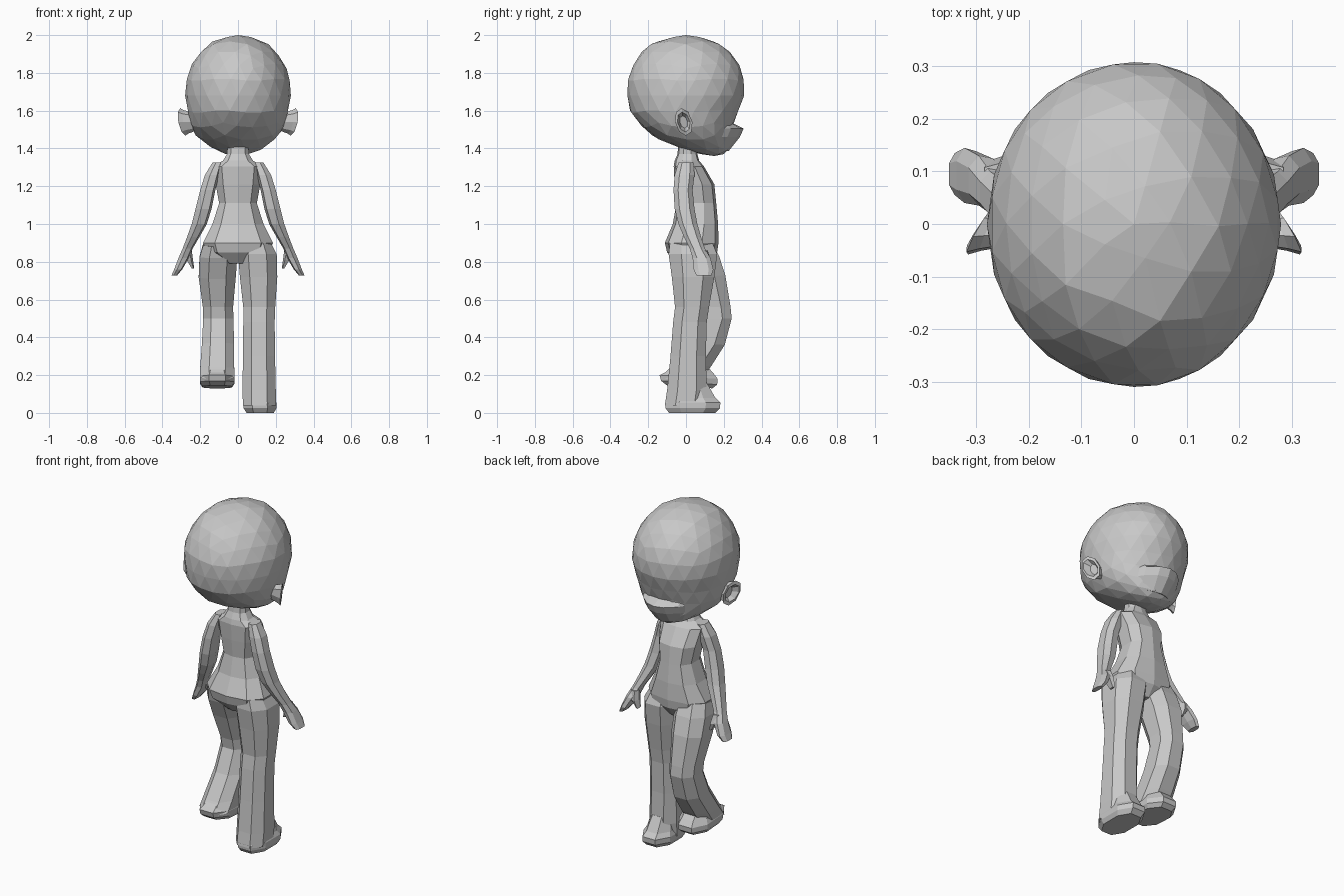
import bpy, bmesh, math
from mathutils import Vector

grey = bpy.data.materials.new("plain_grey")
grey.diffuse_color = (0.58, 0.58, 0.58, 1)


def finish(bm, name):
    bmesh.ops.recalc_face_normals(bm, faces=bm.faces)
    me = bpy.data.meshes.new(name)
    bm.to_mesh(me)
    bm.free()
    me.materials.append(grey)
    ob = bpy.data.objects.new(name, me)
    bpy.context.collection.objects.link(ob)
    return ob


def skin(name, loops):
    """Bridge closed point loops and cap both ends."""
    bm = bmesh.new()
    rows = [[bm.verts.new(p) for p in loop] for loop in loops]
    n = len(rows[0])
    for a, b in zip(rows, rows[1:]):
        for i in range(n):
            j = (i + 1) % n
            bm.faces.new((a[i], a[j], b[j], b[i]))
    bm.faces.new(rows[0])
    bm.faces.new(rows[-1])
    return finish(bm, name)


def limb(name, rings, n=8, power=0.85, flip=1):
    """Rings: centre x, half width, back y, back z, front y, front z."""
    loops = []
    for cx, rx, yb, zb, yf, zf in rings:
        loop = []
        for i in range(n):
            a = 2 * math.pi * (i + 0.5) / n
            c, s = math.cos(a), math.sin(a)
            k = 1 / max(math.cos(math.pi / n), 0.01)
            c = max(-1, min(1, math.copysign(abs(c * k) ** power, c)))
            s = max(-1, min(1, math.copysign(abs(s * k) ** power, s)))
            t = (1 + s) / 2
            loop.append((flip * (cx + rx * c), yb + (yf - yb) * t, zb + (zf - zb) * t))
        loops.append(loop)
    return skin(name, loops)


def level(rows):
    """Rows of x min, x max, back y, front y, z as level rings."""
    return [((a + b) / 2, (b - a) / 2, yb, z, yf, z) for a, b, yb, yf, z in rows]


def sample(table, z):
    for (z0, *a), (z1, *b) in zip(table, table[1:]):
        if z0 >= z >= z1:
            t = (z0 - z) / (z0 - z1)
            return [p + (q - p) * t for p, q in zip(a, b)]
    return table[-1][1:] if z < table[-1][0] else table[0][1:]


# Head: faceted ball fitted to half width, back and front profiles
HEAD = [(2.0, 0.0, 0.0, 0.0), (1.985, 0.10, -0.10, 0.11), (1.95, 0.165, -0.20, 0.19),
        (1.90, 0.21, -0.245, 0.245), (1.83, 0.255, -0.285, 0.29), (1.75, 0.28, -0.315, 0.312),
        (1.68, 0.28, -0.31, 0.308), (1.60, 0.268, -0.30, 0.28), (1.53, 0.255, -0.245, 0.25),
        (1.47, 0.225, -0.19, 0.24), (1.42, 0.165, -0.085, 0.235), (1.38, 0.10, 0.03, 0.225),
        (1.36, 0.03, 0.12, 0.18)]
bm = bmesh.new()
bmesh.ops.create_icosphere(bm, subdivisions=3, radius=1)
for v in bm.verts:
    z = 1.68 + 0.32 * v.co.z
    w, yb, yf = sample(HEAD, z)
    d = Vector((v.co.x, v.co.y))
    d = d.normalized() if d.length > 1e-4 else d
    v.co = (w * d.x, (yb + yf) / 2 + d.y * (yf - yb) / 2, z)
finish(bm, "head")

# Lip: wide curved wedge low on the face
loops = []
for i in range(7):
    u = -1 + i / 3
    x = 0.17 * u
    drop = 0.10 * u * u
    out = 0.05 * (1 - u * u)
    loops.append([(x, 0.17 - drop, 1.53), (x, 0.255 - drop, 1.53),
                  (x, 0.255 - drop + out, 1.505), (x, 0.235 - drop + out, 1.46),
                  (x * 0.8, 0.225 - drop, 1.385 + 0.03 * u * u), (x * 0.8, 0.13 - drop, 1.42)])
skin("lip", loops)

# Ears: flared cups open towards the face
for side, label in ((1, "right"), (-1, "left")):
    loops = []
    for x0, size, flare in ((0.22, 0.6, 0.3), (0.275, 0.85, 0.7), (0.292, 1.0, 1.0),
                            (0.294, 0.72, 0.9), (0.27, 0.45, 0.3)):
        loop = []
        for i in range(8):
            a = 2 * math.pi * i / 8
            c, s = math.cos(a), math.sin(a)
            loop.append((side * (x0 + flare * (0.014 * s - 0.024 * c)),
                         -0.012 + 0.046 * size * c - 0.012 * s * size,
                         1.54 + 0.073 * size * s))
        loops.append(loop)
    skin(label + "_ear", loops)

# Torso with neck, narrow waist and wide hips
TORSO = [(0.055, -0.04, 0.055, 1.43), (0.058, -0.045, 0.06, 1.37), (0.08, -0.06, 0.07, 1.335),
         (0.13, -0.065, 0.095, 1.305), (0.118, -0.06, 0.15, 1.21), (0.10, -0.05, 0.16, 1.11),
         (0.135, -0.07, 0.17, 1.0), (0.185, -0.112, 0.172, 0.90), (0.165, -0.10, 0.165, 0.85),
         (0.06, -0.05, 0.12, 0.79)]
limb("torso", level([(-w, w, yb, yf, z) for w, yb, yf, z in TORSO]), 10)

# Arms with mitten hands and thumbs
ARM = [(0.085, 0.135, -0.04, 0.04, 1.325), (0.10, 0.175, -0.06, 0.045, 1.26),
       (0.12, 0.20, -0.066, 0.035, 1.18), (0.14, 0.225, -0.06, 0.045, 1.08),
       (0.165, 0.245, -0.04, 0.06, 1.0), (0.205, 0.27, -0.01, 0.08, 0.93),
       (0.24, 0.293, 0.02, 0.10, 0.87), (0.26, 0.315, 0.035, 0.13, 0.82),
       (0.295, 0.338, 0.04, 0.145, 0.76), (0.322, 0.352, 0.055, 0.135, 0.728)]
THUMB = [(0.245, 0.285, 0.06, 0.115, 0.86), (0.238, 0.272, 0.07, 0.13, 0.81),
         (0.232, 0.245, 0.085, 0.12, 0.765)]
for side, label in ((1, "right"), (-1, "left")):
    limb(label + "_arm", level(ARM), 7, 0.9, side)
    limb(label + "_thumb", level(THUMB), 5, 1, side)

# Standing leg and shoe
limb("right_leg", level([
    (0.015, 0.175, -0.085, 0.14, 0.90), (0.0, 0.205, -0.092, 0.165, 0.84),
    (0.01, 0.208, -0.075, 0.15, 0.72), (0.028, 0.197, -0.058, 0.122, 0.56),
    (0.028, 0.194, -0.068, 0.11, 0.48), (0.026, 0.196, -0.082, 0.105, 0.30),
    (0.024, 0.2, -0.10, 0.11, 0.12), (0.026, 0.2, -0.112, 0.10, 0.04)]))
limb("right_shoe", level([
    (0.05, 0.175, -0.06, 0.11, 0.16), (0.04, 0.19, -0.09, 0.155, 0.08),
    (0.03, 0.203, -0.11, 0.182, 0.055), (0.03, 0.203, -0.108, 0.18, 0.025),
    (0.045, 0.19, -0.09, 0.155, 0.0)]))

# Stepping leg, bent at the knee, and raised shoe
limb("left_leg", [
    (-0.10, 0.085, -0.075, 0.88, 0.14, 0.90), (-0.104, 0.10, -0.06, 0.82, 0.175, 0.83),
    (-0.11, 0.098, -0.01, 0.71, 0.208, 0.73), (-0.106, 0.08, 0.045, 0.56, 0.236, 0.56),
    (-0.104, 0.08, 0.055, 0.50, 0.242, 0.50), (-0.106, 0.085, 0.0, 0.37, 0.205, 0.36),
    (-0.11, 0.09, -0.085, 0.24, 0.135, 0.25), (-0.11, 0.091, -0.132, 0.18, 0.10, 0.20)])
limb("left_shoe", [
    (-0.11, 0.07, -0.07, 0.25, 0.10, 0.26), (-0.11, 0.08, -0.11, 0.215, 0.145, 0.21),
    (-0.11, 0.092, -0.14, 0.20, 0.168, 0.18), (-0.11, 0.092, -0.132, 0.17, 0.165, 0.15),
    (-0.11, 0.078, -0.10, 0.145, 0.14, 0.13)])
